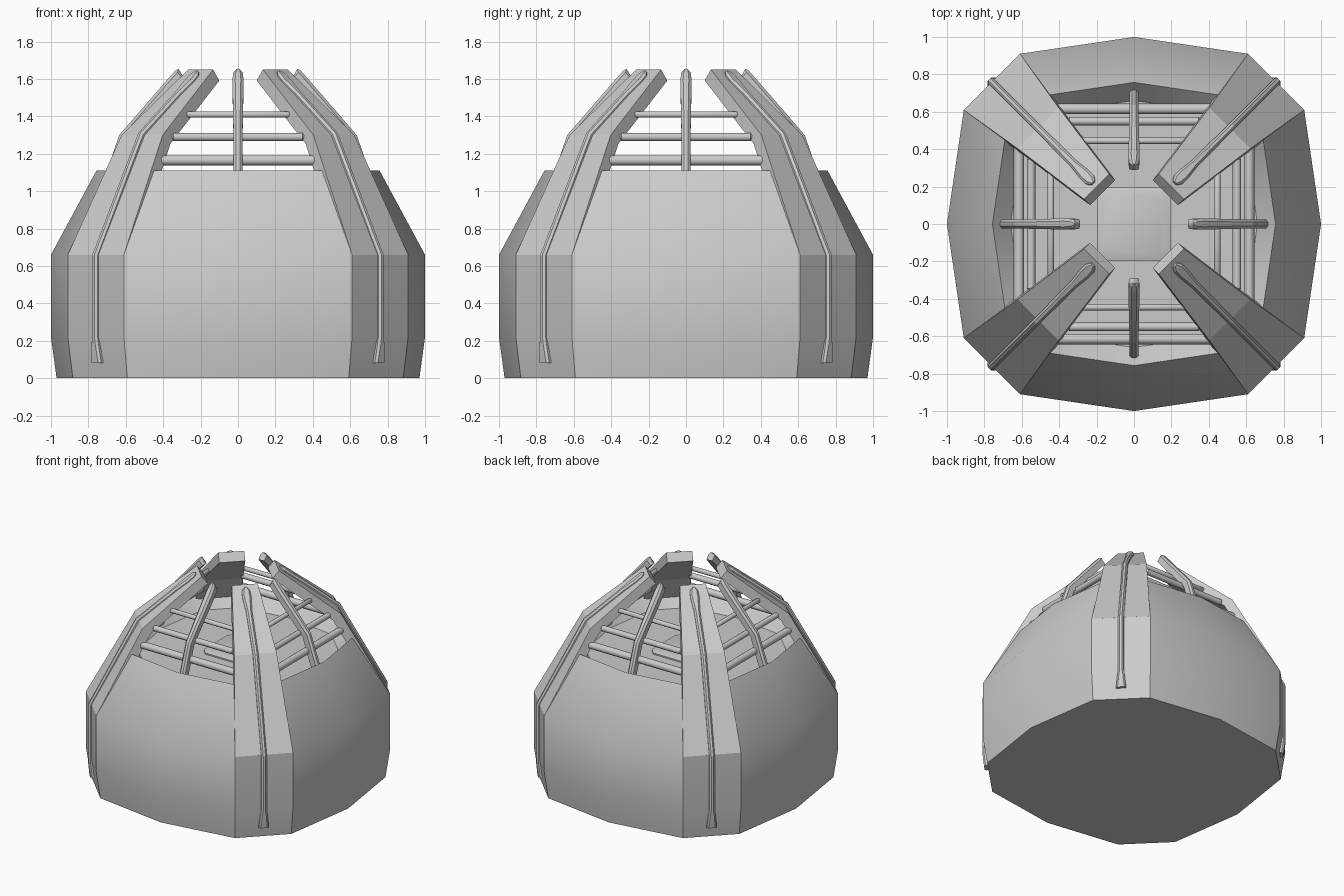
import bpy, bmesh, math
from mathutils import Vector, Matrix

if "Cube" in bpy.data.objects:
    bpy.data.objects.remove(bpy.data.objects["Cube"])


def finish(bm, name, angle=30):
    bmesh.ops.recalc_face_normals(bm, faces=bm.faces)
    me = bpy.data.meshes.new(name)
    bm.to_mesh(me)
    bm.free()
    ob = bpy.data.objects.new(name, me)
    bpy.context.collection.objects.link(ob)
    bpy.context.view_layer.objects.active = ob
    ob.select_set(True)
    bpy.ops.object.shade_smooth_by_angle(angle=math.radians(angle))
    ob.select_set(False)
    return ob


def skin(name, rings, angle=30, turn=0.0):
    """Bridge equal closed rings, cap both ends."""
    bm = bmesh.new()
    rot = Matrix.Rotation(turn, 3, 'Z')
    vs = [[bm.verts.new(rot @ Vector(p)) for p in r] for r in rings]
    n = len(vs[0])
    for a, b in zip(vs, vs[1:]):
        for i in range(n):
            j = (i + 1) % n
            bm.faces.new((a[i], a[j], b[j], b[i]))
    bm.faces.new(vs[0])
    bm.faces.new(vs[-1])
    return finish(bm, name, angle)


def radial_loft(name, knots, depth, chamfer, turn):
    """Bar along a (distance, height, half width) path in a radial plane."""
    rings = []
    for i, (d, z, w) in enumerate(knots):
        a, b = knots[max(i - 1, 0)], knots[min(i + 1, len(knots) - 1)]
        t = Vector((b[0] - a[0], b[1] - a[1])).normalized()
        nx, nz = -t.y, t.x          # points inward
        if chamfer:
            c = min(chamfer, w * 0.6)
            sec = [(-w, depth), (w, depth), (w, c), (w - c, 0), (c - w, 0), (-w, c)]
        else:
            sec = [(-w, depth), (w, depth), (w, 0), (-w, 0)]
        rings.append([(d + nx * q, s, z + nz * q) for s, q in sec])
    return skin(name, rings, 20, turn)


# Body shell: twelve-sided, with a recessed floor in the open top
quarter = [(0.91, -0.61), (1.0, 0.0), (0.91, 0.61)]
plan = []
for k in range(4):
    m = Matrix.Rotation(k * math.pi / 2, 2)
    plan += [tuple(m @ Vector(p)) for p in quarter]
levels = [(0.97, 0.0), (1.0, 0.22), (1.0, 0.66), (0.757, 1.11), (0.66, 1.0)]
skin("body_shell", [[(x * s, y * s, z) for x, y in plan] for s, z in levels])

# Octagonal plate on the inner floor
octagon = [(0.17, -0.13), (0.17, 0.13), (0.13, 0.17), (-0.13, 0.17),
           (-0.17, 0.13), (-0.17, -0.13), (-0.13, -0.17), (0.13, -0.17)]
skin("floor_plate", [[(x * s, y * s, z) for x, y in octagon]
                     for s, z in ((1.15, 0.99), (1.15, 1.01), (1.0, 1.02))])

R2 = math.sqrt(2)
for k in range(4):
    side = k * math.pi / 2
    diag = side + math.pi / 4

    # Tapering corner claws
    radial_loft("corner_claw", [(1.075, 0.66, 0.212), (0.725, 1.30, 0.155),
                                (0.283, 1.65, 0.095)], 0.075, 0, diag)

    # Slim ridge running up each corner
    radial_loft("corner_ridge", [
        (0.765 * R2, 0.08, 0.036), (0.773 * R2, 0.18, 0.026), (0.773 * R2, 0.22, 0.02),
        (0.773 * R2, 0.66, 0.02), (0.528 * R2, 1.31, 0.02), (0.33 * R2, 1.53, 0.022),
        (0.27 * R2, 1.595, 0.032), (0.24 * R2, 1.63, 0.03), (0.222 * R2, 1.645, 0.012)],
        0.045, 0.012, diag)

    # Upright rib in the middle of each opening
    radial_loft("side_rib", [(0.745, 0.99, 0.024), (0.70, 1.11, 0.024),
                             (0.635, 1.30, 0.024), (0.375, 1.60, 0.03),
                             (0.335, 1.645, 0.026), (0.318, 1.655, 0.008)],
                0.06, 0.015, side)

    # Three cross bars per opening
    for dist, z, half, r in ((0.615, 1.165, 0.425, 0.028),
                             (0.55, 1.29, 0.355, 0.023),
                             (0.445, 1.41, 0.28, 0.018)):
        ring = [(math.cos(i * math.pi / 5) * r, math.sin(i * math.pi / 5) * r)
                for i in range(10)]
        skin("cross_bar", [[(dist + a * s, y, z + b * s) for a, b in ring]
                           for y, s in ((-half, 0.6), (-half + 0.01, 1),
                                        (half - 0.01, 1), (half, 0.6))], 40, side)
